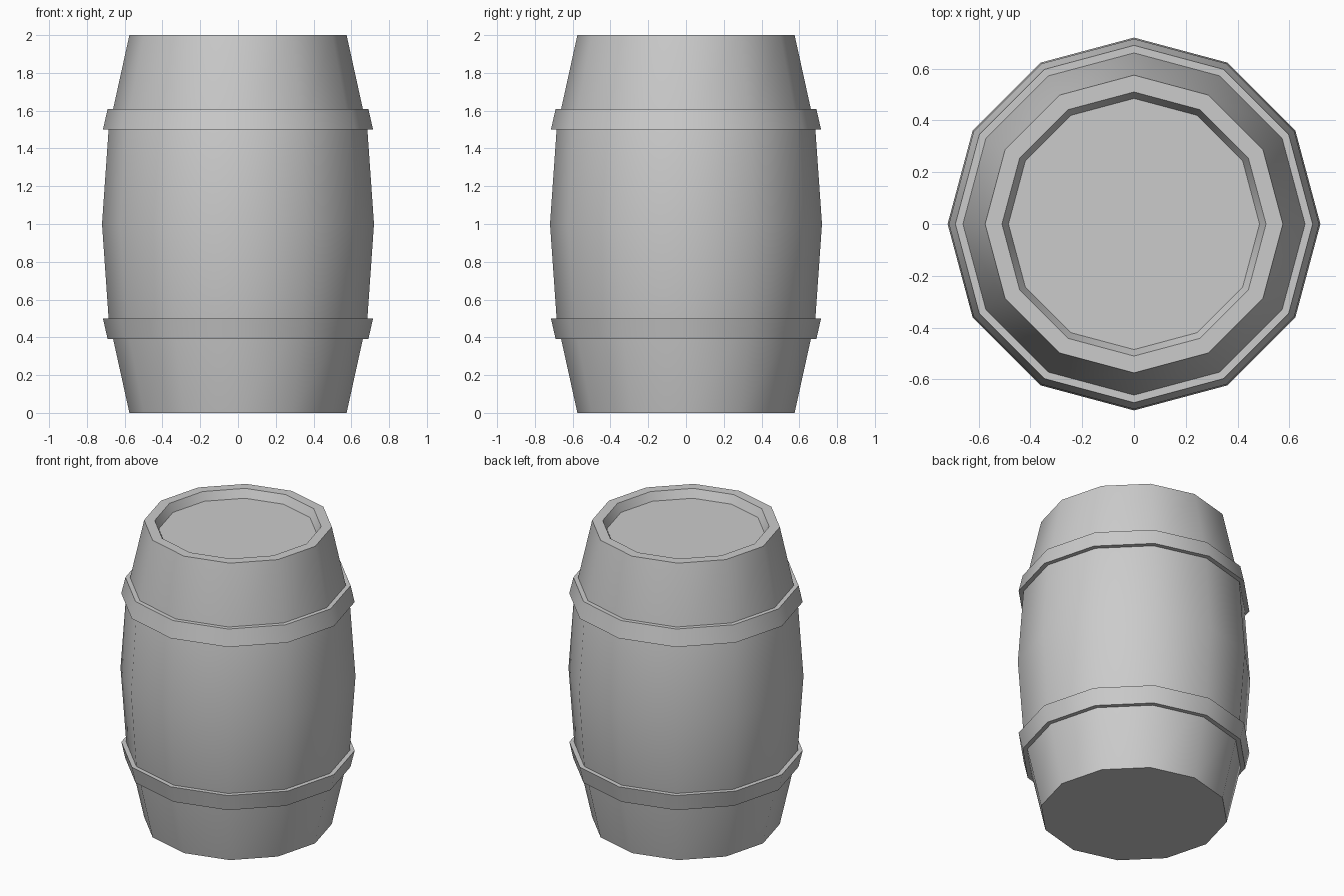
import bpy, bmesh, math

cube = bpy.data.objects.get("Cube")
if cube:
    bpy.data.objects.remove(cube)

SIDES = 12

grey = bpy.data.materials.new("plain grey")
grey.use_nodes = True
color = (0.6, 0.6, 0.6, 1)
grey.diffuse_color = color
grey.node_tree.nodes["Principled BSDF"].inputs["Base Color"].default_value = color


def lathe(name, profile, closed=False):
    """Spin (radius, z) points around z; open profiles get end caps."""
    bm = bmesh.new()
    rings = []
    for r, z in profile:
        angles = [2 * math.pi * i / SIDES for i in range(SIDES)]
        rings.append([bm.verts.new((r * math.cos(a), r * math.sin(a), z)) for a in angles])
    pairs = list(zip(rings, rings[1:]))
    if closed:
        pairs.append((rings[-1], rings[0]))
    else:
        bm.faces.new(rings[0][::-1])
        bm.faces.new(rings[-1])
    for low, high in pairs:
        for i in range(SIDES):
            j = (i + 1) % SIDES
            bm.faces.new((low[i], low[j], high[j], high[i]))
    bmesh.ops.recalc_face_normals(bm, faces=bm.faces)
    mesh = bpy.data.meshes.new(name)
    bm.to_mesh(mesh)
    bm.free()
    mesh.materials.append(grey)
    obj = bpy.data.objects.new(name, mesh)
    bpy.context.collection.objects.link(obj)
    bpy.ops.object.select_all(action="DESELECT")
    obj.select_set(True)
    bpy.context.view_layer.objects.active = obj
    bpy.ops.object.shade_smooth_by_angle(angle=math.radians(40))
    return obj


# Bulging body with a rim and a recessed lid
lathe("barrel_body", [(0.575, 0), (0.685, 0.5), (0.72, 1), (0.685, 1.5),
                      (0.575, 2), (0.51, 2), (0.485, 1.945)])

# Two flared hoops, mirrored about the middle of the barrel
hoop = [(0.65, 1.5), (0.715, 1.5), (0.69, 1.61), (0.64, 1.61)]
lathe("upper_hoop", hoop, closed=True)
lathe("lower_hoop", [(r, 2 - z) for r, z in hoop], closed=True)
